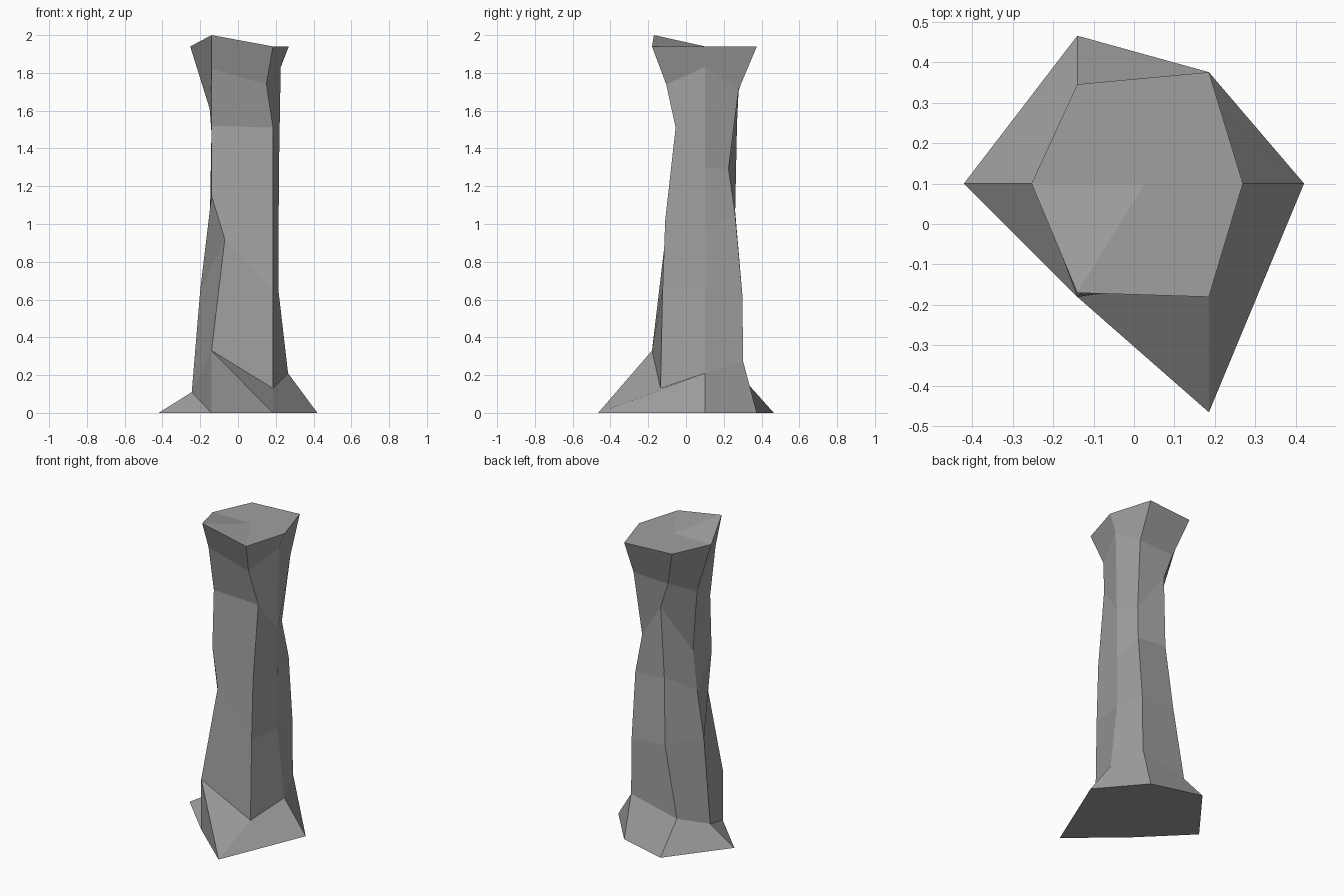
import bpy, bmesh

if "Cube" in bpy.data.objects:
    bpy.data.objects.remove(bpy.data.objects["Cube"])

# Each corner of the six-sided pillar runs up its own upright profile:
# (distance along its axis, height) from base to top.
ridges = [
    # left
    ("x", 0.10, [(-.42, 0), (-.245, .11), (-.20, .65), (-.15, .96), (-.12, 1.21), (-.15, 1.61), (-.253, 1.94)]),
    # front left
    ("y", -.14, [(-.18, 0), (-.18, .33), (-.11, .92), (-.065, 1.15), (-.05, 1.52), (-.105, 1.82), (-.17, 2.0)]),
    # front right
    ("y", .185, [(-.465, 0), (-.135, .13), (-.124, .65), (-.11, 1.02), (-.055, 1.51), (-.105, 1.74), (-.18, 1.94)]),
    # right
    ("x", 0.10, [(.42, 0), (.265, .21), (.214, .65), (.215, .98), (.217, 1.30), (.226, 1.83), (.269, 1.94)]),
    # back right
    ("y", .185, [(.375, 0), (.303, .27), (.298, .63), (.26, 1.05), (.225, 1.29), (.278, 1.71), (.375, 1.94)]),
    # back left
    ("y", -.14, [(.465, 0), (.295, .19), (.295, .65), (.26, 1.07), (.27, 1.53), (.278, 1.70), (.345, 1.94)]),
]
# Sideways chips: (ridge, level) -> new sideways position
chips = {(1, 2): -.07, (2, 5): .15, (4, 4): .16, (5, 2): -.055, (5, 3): -.025,
         (5, 4): -.005, (5, 5): -.065}

bm = bmesh.new()
columns = []
for r, (axis, side, profile) in enumerate(ridges):
    column = []
    for level, (reach, z) in enumerate(profile):
        s = chips.get((r, level), side)
        column.append(bm.verts.new((reach, s, z) if axis == "x" else (s, reach, z)))
    columns.append(column)

# Side walls, base and fanned top around a centre point
centre = bm.verts.new((.025, .10, 1.94))
for r, (a, b) in enumerate(zip(columns, columns[1:] + columns[:1])):
    for k in range(len(a) - 1):
        if k == 0 and r < 2:  # the front foot folds along this diagonal
            bm.faces.new((a[0], b[0], a[1]))
            bm.faces.new((b[0], b[1], a[1]))
        else:
            bm.faces.new((a[k], b[k], b[k + 1], a[k + 1]))
    bm.faces.new((a[-1], b[-1], centre))
bm.faces.new([c[0] for c in reversed(columns)])
bmesh.ops.recalc_face_normals(bm, faces=bm.faces)

mesh = bpy.data.meshes.new("stone_pillar")
bm.to_mesh(mesh)
bm.free()
pillar = bpy.data.objects.new("stone_pillar", mesh)
bpy.context.collection.objects.link(pillar)

# Dark grey stone
stone = bpy.data.materials.new("stone")
stone.diffuse_color = (.35, .35, .35, 1)
stone.use_nodes = True
stone.node_tree.nodes["Principled BSDF"].inputs["Base Color"].default_value = stone.diffuse_color
mesh.materials.append(stone)
